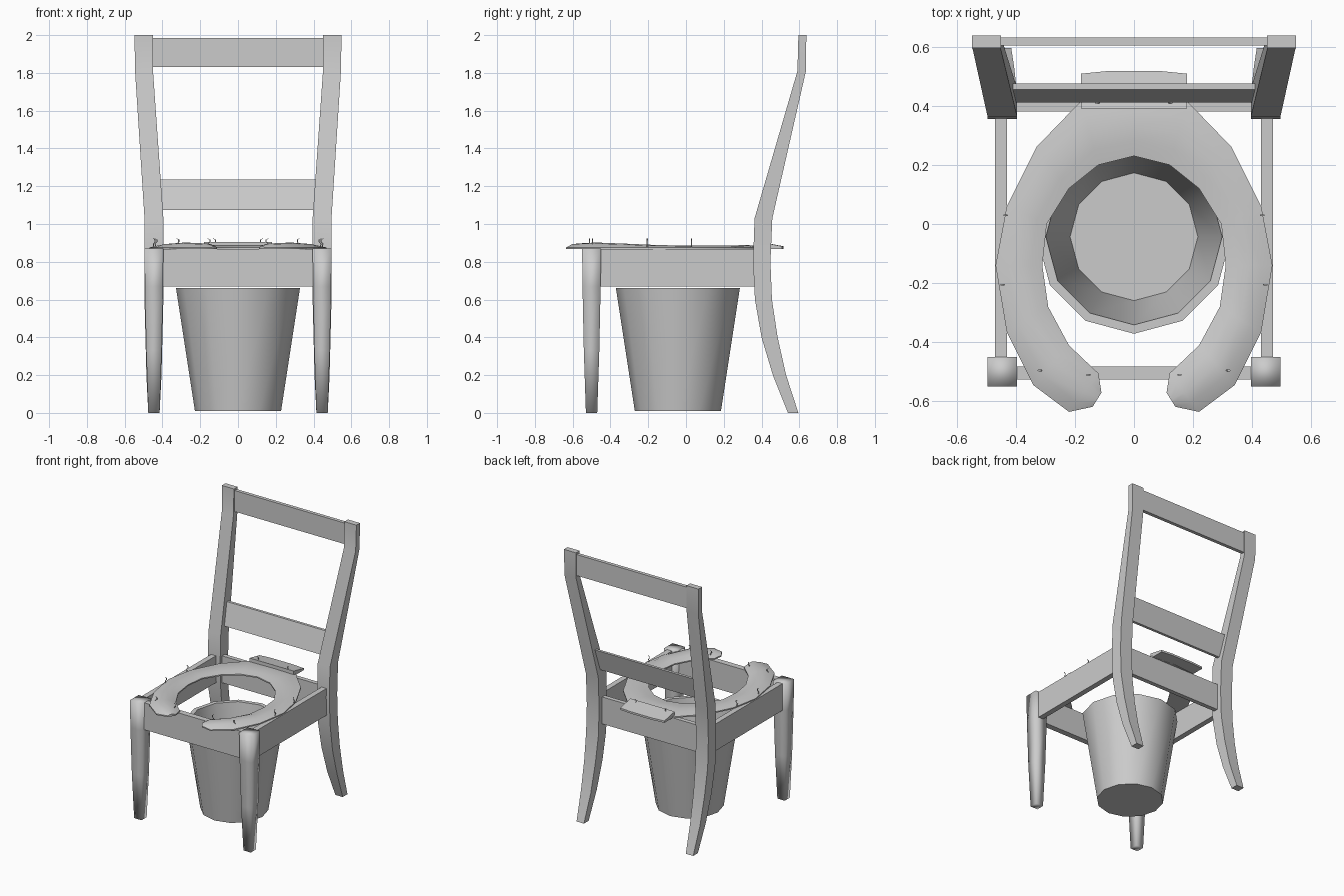
import bpy, bmesh, math
from mathutils import Vector

if "Cube" in bpy.data.objects:
    bpy.data.objects.remove(bpy.data.objects["Cube"], do_unlink=True)

grey = bpy.data.materials.new("plain grey")
grey.use_nodes = True
grey.diffuse_color = (0.6, 0.6, 0.6, 1)
grey.node_tree.nodes["Principled BSDF"].inputs["Base Color"].default_value = (0.6, 0.6, 0.6, 1)


def loft(name, rings, smooth_angle=35, closed=False):
    """Skin equal-sized rings of points; cap the ends unless closed."""
    bm = bmesh.new()
    loops = [[bm.verts.new(p) for p in ring] for ring in rings]
    n = len(loops[0])
    pairs = list(zip(loops, loops[1:]))
    if closed:
        pairs.append((loops[-1], loops[0]))
    for a, b in pairs:
        for i in range(n):
            j = (i + 1) % n
            bm.faces.new((a[i], a[j], b[j], b[i]))
    if not closed:
        bm.faces.new(loops[0])
        bm.faces.new(loops[-1])
    bmesh.ops.recalc_face_normals(bm, faces=bm.faces)
    mesh = bpy.data.meshes.new(name)
    bm.to_mesh(mesh)
    bm.free()
    mesh.materials.append(grey)
    mesh.shade_smooth()
    if smooth_angle < 180:
        mesh.set_sharp_from_angle(angle=math.radians(smooth_angle))
    obj = bpy.data.objects.new(name, mesh)
    bpy.context.scene.collection.objects.link(obj)
    return obj


def rect(x0, x1, y0, y1, z):
    return [(x0, y0, z), (x1, y0, z), (x1, y1, z), (x0, y1, z)]


def board(name, x0, x1, y0, y1, z0, z1, lean=0.0):
    return loft(name, [rect(x0, x1, y0, y1, z0),
                       rect(x0, x1, y0 + lean, y1 + lean, z1)])


# Back leg stations: z, front y, back y, inner x, outer x
back_leg = [
    (0.0, 0.54, 0.595, 0.415, 0.475),
    (0.2, 0.46, 0.53, 0.405, 0.485),
    (0.4, 0.40, 0.485, 0.40, 0.49),
    (0.6, 0.365, 0.455, 0.395, 0.495),
    (0.8, 0.355, 0.447, 0.395, 0.495),
    (1.03, 0.363, 0.457, 0.395, 0.495),
    (1.81, 0.59, 0.635, 0.45, 0.545),
    (2.0, 0.595, 0.637, 0.45, 0.548),
]
# Front leg stations: z, half width
front_leg = [(0.0, 0.03), (0.33, 0.041), (0.67, 0.048), (0.87, 0.05)]

for side, s in (("left", 1), ("right", -1)):
    loft(f"back_leg_{side}",
         [rect(s * xi, s * xo, yf, yb, z) for z, yf, yb, xi, xo in back_leg])
    loft(f"front_leg_{side}",
         [rect(s * 0.445 - h, s * 0.445 + h, -0.5 - h, -0.5 + h, z) for z, h in front_leg],
         smooth_angle=180)
    board(f"side_rail_{side}", s * 0.43, s * 0.47, -0.46, 0.365, 0.67, 0.868)

# Seat frame rails and backrest slats
board("front_rail", -0.405, 0.405, -0.525, -0.482, 0.67, 0.868)
board("back_rail", -0.405, 0.405, 0.38, 0.412, 0.67, 0.868)
board("lower_back_slat", -0.412, 0.412, 0.41, 0.43, 1.075, 1.235, lean=0.045)
board("top_back_slat", -0.455, 0.455, 0.604, 0.63, 1.83, 1.985)


# Twelve-sided bucket, open at the top
def circle(r, z):
    return [(r * math.cos(math.tau * i / 12), -0.043 + r * math.sin(math.tau * i / 12), z)
            for i in range(12)]


loft("bucket", [circle(0.228, 0.01), circle(0.328, 0.66),
                circle(0.298, 0.66), circle(0.216, 0.04)])

# Horseshoe seat: outer x, outer y, inner x, inner y, crown height
half = [
    (0.14, -0.618, 0.11, -0.57, 0.885),
    (0.22, -0.635, 0.12, -0.505, 0.897),
    (0.34, -0.545, 0.22, -0.41, 0.902),
    (0.43, -0.365, 0.29, -0.28, 0.896),
    (0.468, -0.14, 0.31, -0.14, 0.888),
    (0.43, 0.06, 0.295, 0.0, 0.886),
    (0.33, 0.26, 0.22, 0.12, 0.886),
    (0.18, 0.415, 0.12, 0.2, 0.888),
]
stations = half + [(0, 0.43, 0, 0.23, 0.888)]
stations += [(-a, b, -c, d, e) for a, b, c, d, e in reversed(half)]


def seat_section(ox, oy, ix, iy, top):
    outer, inner = Vector((ox, oy, 0)), Vector((ix, iy, 0))
    base = 0.867
    profile = [(0, base), (0, base + 0.009), (0.25, top - 0.004), (0.5, top),
               (0.75, top - 0.004), (1, base + 0.009), (1, base)]
    return [outer.lerp(inner, t) + Vector((0, 0, z)) for t, z in profile]


loft("seat", [seat_section(*st) for st in stations], smooth_angle=50)

# Hinge flap behind the seat, with a gently bowed back edge
flap = [(-0.18, 0.39), (0.18, 0.39), (0.18, 0.508), (0.09, 0.517), (-0.09, 0.517), (-0.18, 0.508)]
loft("seat_flap", [[(x, y, 0.868) for x, y in flap],
                   [(x, y, 0.906 if y < 0.45 else 0.882) for x, y in flap]])

# Small bent wire hooks around the seat
hook_spots = [(0.125, 0.41), (0.435, 0.03), (0.445, -0.205), (0.32, -0.495), (0.155, -0.51)]
hook_shape = [(0, 0.875), (0.004, 0.895), (-0.006, 0.905), (-0.006, 0.917), (0.004, 0.922)]
for side, s in (("left", 1), ("right", -1)):
    for k, (hx, hy) in enumerate(hook_spots):
        rings = []
        for dx, z in hook_shape:
            rings.append([(s * (hx + dx) + 0.003 * math.cos(math.tau * i / 5),
                           hy + 0.003 * math.sin(math.tau * i / 5), z) for i in range(5)])
        loft(f"wire_hook_{side}_{k + 1}", rings, smooth_angle=60)
